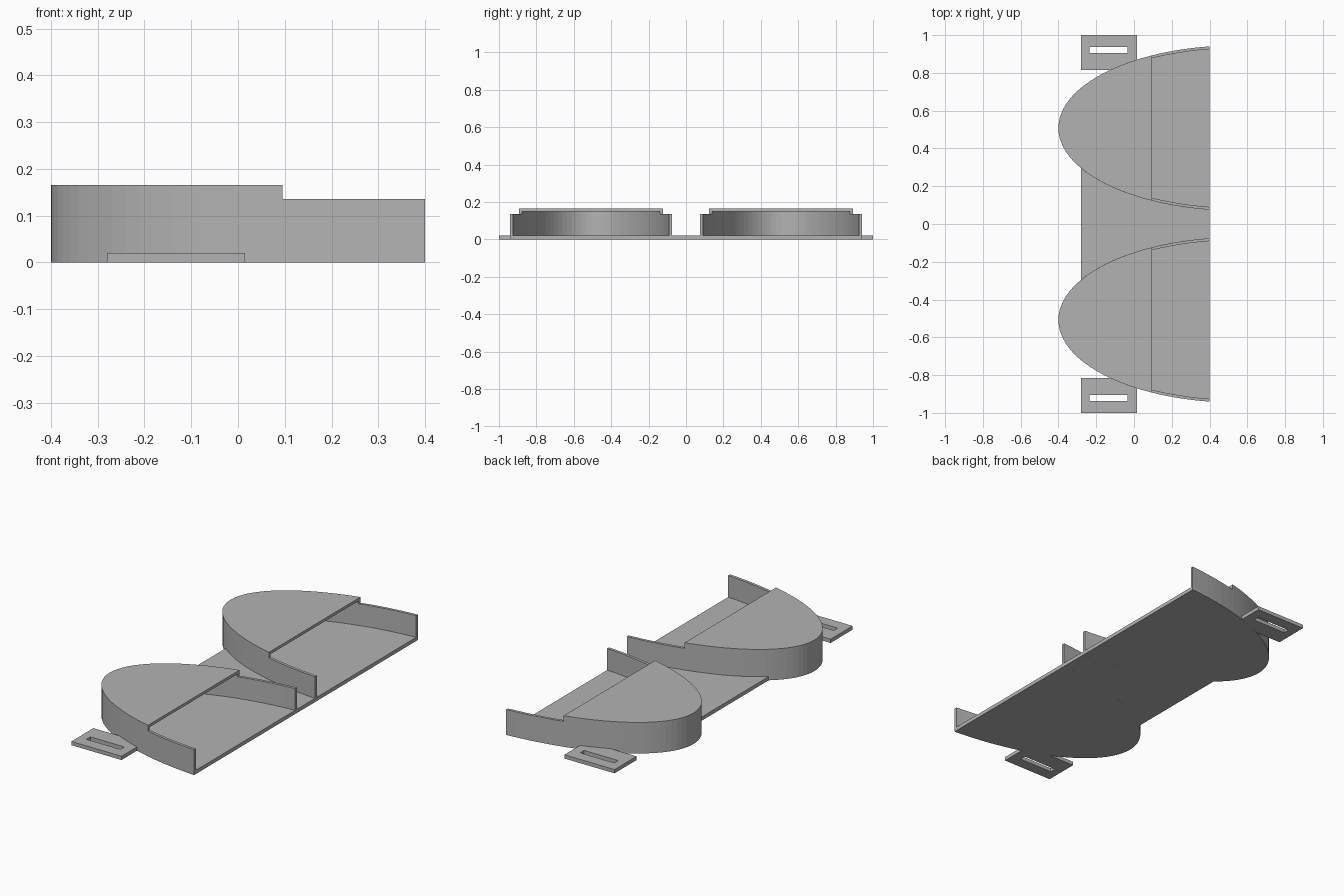
import bpy, math

cube = bpy.data.objects.get("Cube")
if cube:
    bpy.data.objects.remove(cube, do_unlink=True)

grey = bpy.data.materials.new("plain grey")
grey.use_nodes = True
grey.diffuse_color = (0.45, 0.45, 0.45, 1)
grey.node_tree.nodes["Principled BSDF"].inputs["Base Color"].default_value = (0.45, 0.45, 0.45, 1)

FRONT, BACK, STEP = 0.4, -0.28, 0.095     # x of open edge, bridge edge, hood step
FLOOR, WALL, TOP, THICK = 0.02, 0.135, 0.165, 0.015
CX, CY, RX, RY = 0.55, 0.508, 0.95, 0.438  # ellipse that shapes each cup


def half_width(x, inset=0.0):
    return (RY - inset) * math.sqrt(max(0, 1 - ((x - CX) / (RX - inset)) ** 2))


def arc(x0, x1, inset=0.0, steps=24):
    """Points (x, half width) along the ellipse, evenly spaced by angle."""
    a0, a1 = (math.acos(max(-1, min(1, (CX - x) / (RX - inset)))) for x in (x0, x1))
    angles = [a0 + (a1 - a0) * i / steps for i in range(steps + 1)]
    return [(CX - (RX - inset) * math.cos(a), (RY - inset) * math.sin(a)) for a in angles]


def prism(name, outline, z0, z1, holes=()):
    """Extrude a flat outline with optional holes into a mesh."""
    curve = bpy.data.curves.new(name, 'CURVE')
    curve.dimensions, curve.fill_mode = '2D', 'BOTH'
    curve.extrude = (z1 - z0) / 2
    for loop in (outline, *holes):
        spline = curve.splines.new('POLY')
        spline.points.add(len(loop) - 1)
        for point, (x, y) in zip(spline.points, loop):
            point.co = (x, y, 0, 1)
        spline.use_cyclic_u = True
    temp = bpy.data.objects.new(name + " outline", curve)
    bpy.context.collection.objects.link(temp)
    graph = bpy.context.evaluated_depsgraph_get()
    mesh = bpy.data.meshes.new_from_object(temp.evaluated_get(graph))
    bpy.data.objects.remove(temp, do_unlink=True)
    bm = bmesh.new()
    bm.from_mesh(mesh)
    bmesh.ops.translate(bm, verts=bm.verts, vec=(0, 0, (z0 + z1) / 2))
    bmesh.ops.remove_doubles(bm, verts=bm.verts, dist=1e-5)
    bmesh.ops.dissolve_limit(bm, angle_limit=0.001, verts=bm.verts, edges=bm.edges)
    bmesh.ops.recalc_face_normals(bm, faces=bm.faces)
    bm.to_mesh(mesh)
    bm.free()
    for face in mesh.polygons:
        face.use_smooth = False
    mesh.materials.clear()
    mesh.materials.append(grey)
    obj = bpy.data.objects.new(name, mesh)
    bpy.context.collection.objects.link(obj)
    return obj


def rect(x0, x1, y0, y1):
    return [(x0, y0), (x1, y0), (x1, y1), (x0, y1)]


def cut(obj, cutter):
    cutter.hide_render = True
    cutter.hide_set(True)
    cutter.display_type = 'WIRE'
    mod = obj.modifiers.new("cut", 'BOOLEAN')
    mod.operation, mod.solver, mod.object = 'DIFFERENCE', 'EXACT', cutter
    bpy.context.view_layer.objects.active = obj
    bpy.ops.object.modifier_apply(modifier=mod.name)
    bpy.data.objects.remove(cutter, do_unlink=True)


import bmesh


def cup_outline(cy, end, inset=0.0):
    side = arc(CX - RX + inset, end, inset)
    return [(x, cy + w) for x, w in side] + [(x, cy - w) for x, w in reversed(side[1:])]


for label, s in (("back", 1), ("front", -1)):
    # Hooded cup: solid, hollowed from the open edge, with a lowered open part
    cup = prism(label + "_hooded_cup", cup_outline(s * CY, FRONT), 0, TOP)
    cut(cup, prism("cavity", cup_outline(s * CY, FRONT + 0.05, THICK), FLOOR, TOP - THICK))
    cut(cup, prism("step", rect(STEP, FRONT + 0.1, s * CY - 0.5, s * CY + 0.5), WALL, TOP + 0.1))

    # Slotted strap tab that meets the curved wall
    left, right, inner, outer = BACK, 0.015, 0.815, 1.0
    meet = CX - RX * math.sqrt(1 - ((inner - CY) / RY) ** 2)
    edge = [(x, s * (CY + w)) for x, w in arc(meet, right, steps=8)]
    tab = [(left, s * inner)] + edge + [(right, s * outer), (left, s * outer)]
    prism(label + "_strap_tab", tab, 0, FLOOR,
          [rect(-0.235, -0.035, s * 0.905, s * 0.938)])

# Flat bridge between the two cups
side = [(x, CY - w) for x, w in arc(BACK, FRONT)]
prism("bridge_plate", side + [(x, -y) for x, y in reversed(side)], 0, FLOOR)
